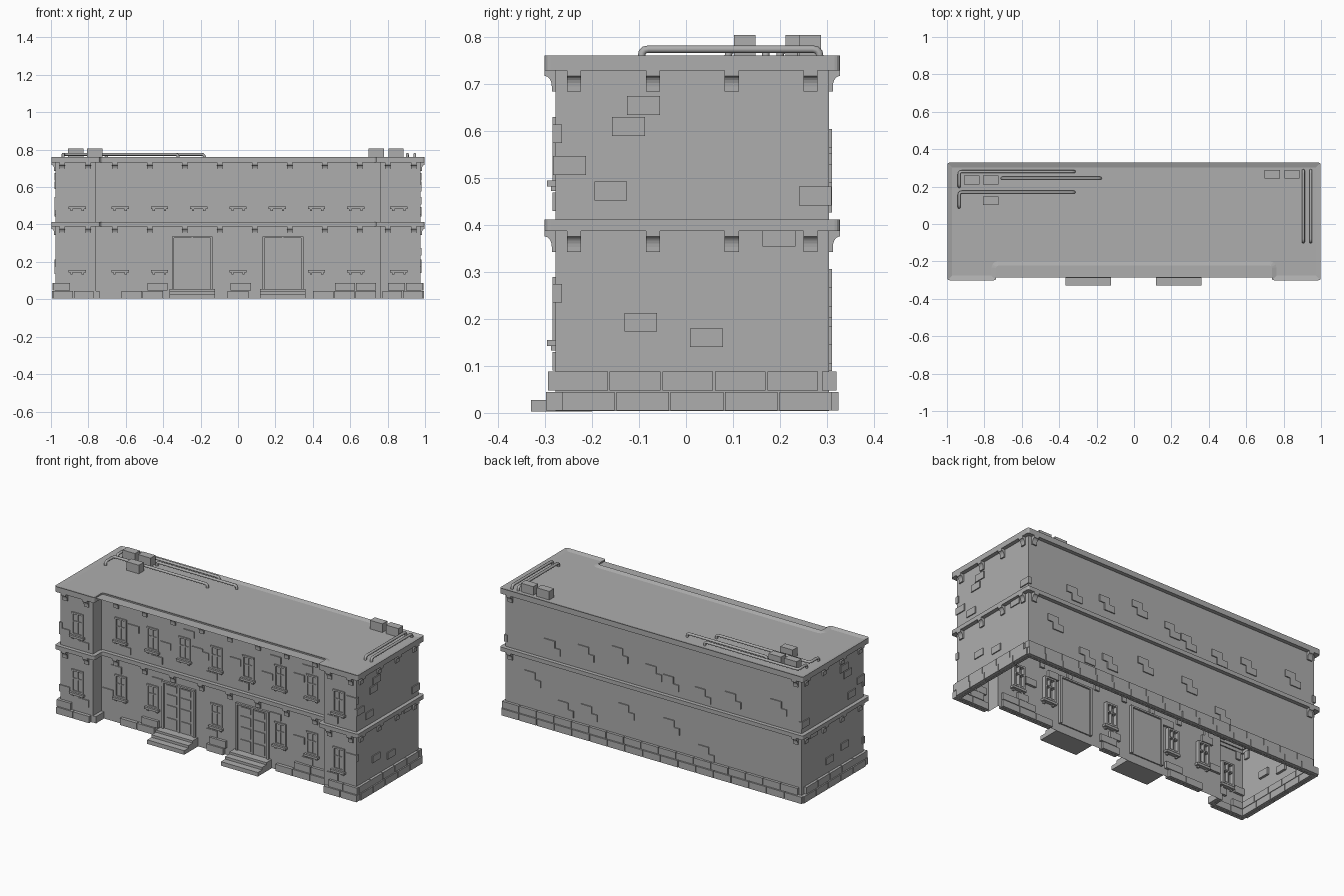
import bpy, bmesh, math, random
from mathutils import Matrix, Vector

random.seed(7)
cube = bpy.data.objects.get("Cube")
if cube:
    bpy.data.objects.remove(cube)

stone = bpy.data.materials.new("grey stone")
stone.use_nodes = True
GREY = (0.42, 0.42, 0.42, 1)
stone.diffuse_color = GREY
stone.node_tree.nodes["Principled BSDF"].inputs["Base Color"].default_value = GREY


def finish(bm, name):
    mesh = bpy.data.meshes.new(name)
    bm.to_mesh(mesh)
    bm.free()
    mesh.materials.append(stone)
    obj = bpy.data.objects.new(name, mesh)
    bpy.context.collection.objects.link(obj)
    return obj


def frame(x, y, degrees):
    """Wall frame: local x runs along the wall, local -y points outward."""
    return Matrix.Translation((x, y, 0)) @ Matrix.Rotation(math.radians(degrees), 4, 'Z')


WING = frame(0, -0.278, 0)
MIDDLE = frame(0, -0.2, 0)
RIGHT = frame(0.975, 0.0135, 90)
LEFT = frame(-0.975, 0.0135, -90)
BACK = frame(0, 0.305, 180)
INNER = [frame(-0.76, -0.24, 90), frame(0.76, -0.24, -90)]
GROUND = Matrix.Identity(4)


def box(bm, wall, u, z, w, h, out, depth):
    """Box centred at (u, z) on a wall, standing proud by out, depth thick."""
    m = wall @ Matrix.Translation((u, depth / 2 - out, z)) @ Matrix.Diagonal((w, depth, h, 1))
    bmesh.ops.create_cube(bm, size=1, matrix=m)


def outline(d):
    """Footprint with two front wings, grown outward by d."""
    half = [(0.76 - d, -0.2 - d), (0.76 - d, -0.278 - d), (0.975 + d, -0.278 - d), (0.975 + d, 0.305 + d)]
    return half + [(-x, y) for x, y in reversed(half)]


def prism(d, z0, z1, rounded=0.0):
    bm = bmesh.new()
    face = bm.faces.new([bm.verts.new((x, y, z0)) for x, y in outline(d)])
    up = bmesh.ops.extrude_face_region(bm, geom=[face], use_keep_orig=True)
    bmesh.ops.translate(bm, vec=(0, 0, z1 - z0), verts=[v for v in up["geom"] if isinstance(v, bmesh.types.BMVert)])
    bmesh.ops.recalc_face_normals(bm, faces=bm.faces[:])
    if rounded:
        upright = [e for e in bm.edges if abs(e.verts[0].co.z - e.verts[1].co.z) > 0.001]
        bmesh.ops.bevel(bm, geom=upright, offset=rounded, segments=3, profile=0.5, affect='EDGES')
    return bm


def caps(bm):
    return [f for f in bm.faces if abs(f.normal.z) > 0.9]


# Wall shell, open underneath
bm = prism(0, 0.004, 0.74)
bmesh.ops.delete(bm, geom=caps(bm), context='FACES_ONLY')
finish(bm, "walls")

# Middle cornice band
bm = prism(0.023, 0.388, 0.412, 0.012)
bm.normal_update()
bands = caps(bm)
bmesh.ops.inset_individual(bm, faces=bands, thickness=0.03)
bmesh.ops.delete(bm, geom=bands, context='FACES')
finish(bm, "middle_cornice")

# Roof slab with a low rim
bm = prism(0.023, 0.73, 0.762, 0.012)
bm.normal_update()
top = [f for f in caps(bm) if f.normal.z > 0]
bmesh.ops.inset_individual(bm, faces=top, thickness=0.025)
bmesh.ops.translate(bm, vec=(0, 0, -0.008), verts=list(top[0].verts))
finish(bm, "roof")


# Corbels under both cornices
def corbel(bm, wall, u, top):
    arc = [math.radians(a) for a in range(0, 91, 18)]
    prof = [(-0.01, 0), (0.023, 0), (0.023, -0.012)]
    prof += [(0.023 - 0.015 * math.sin(a), -0.012 - 0.022 * (1 - math.cos(a))) for a in arc[1:]]
    prof += [(0.008, -0.045), (-0.01, -0.045)]
    ends = [[bm.verts.new(wall @ Vector((u + s, -o, top + z))) for o, z in prof] for s in (-0.015, 0.015)]
    bm.faces.new(ends[0])
    bm.faces.new(ends[1][::-1])
    for i in range(len(prof)):
        j = (i + 1) % len(prof)
        bm.faces.new((ends[0][j], ends[0][i], ends[1][i], ends[1][j]))


bm = bmesh.new()
for top in (0.388, 0.73):
    for i in range(8):
        corbel(bm, MIDDLE, -0.658 + 0.187 * i, top)
    for u in (-0.94, -0.8, 0.8, 0.94):
        corbel(bm, WING, u, top)
    for u in (-0.252, -0.084, 0.084, 0.252):
        corbel(bm, RIGHT, u, top)
        corbel(bm, LEFT, u, top)
    for u in (-0.94, 0.94):
        corbel(bm, BACK, u, top)
bmesh.ops.recalc_face_normals(bm, faces=bm.faces[:])
finish(bm, "corbels")


# Windows: frame, crossing bars and sill
def window(bm, wall, u, z):
    w, h, t = 0.076, 0.135, 0.01
    for s in (-1, 1):
        box(bm, wall, u + s * (w - t) / 2, z + h / 2, t, h, 0.006, 0.03)
        box(bm, wall, u + s * 0.03, z - 0.016, 0.012, 0.012, 0.01, 0.02)
    box(bm, wall, u, z + h - t / 2, w, t, 0.007, 0.03)
    box(bm, wall, u, z + t / 2, w, t, 0.006, 0.03)
    box(bm, wall, u, z + h / 2, 0.007, h, 0.004, 0.026)
    box(bm, wall, u, z + h * 0.6, w, 0.007, 0.004, 0.026)
    box(bm, wall, u, z - 0.006, 0.092, 0.013, 0.018, 0.04)


middle_windows = [0.21 * i for i in range(-3, 4)]
lower_windows = [u for u in middle_windows if abs(abs(u) - 0.21) > 0.01]
bm = bmesh.new()
for base, columns in ((0.155, lower_windows), (0.495, middle_windows)):
    for u in columns:
        window(bm, MIDDLE, u, base)
    for u in (-0.86, 0.86):
        window(bm, WING, u, base)
finish(bm, "windows")

# Double doors with raised panels and a transom
doors = (-0.245, 0.24)
bm = bmesh.new()
for u in doors:
    box(bm, MIDDLE, u, 0.193, 0.2, 0.28, 0.003, 0.01)
    for s in (-1, 1):
        box(bm, MIDDLE, u + s * 0.103, 0.193, 0.012, 0.285, 0.012, 0.03)
        for z, h in ((0.095, 0.06), (0.17, 0.06), (0.24, 0.05), (0.302, 0.035)):
            box(bm, MIDDLE, u + s * 0.046, z, 0.066, h, 0.008, 0.01)
    box(bm, MIDDLE, u, 0.332, 0.218, 0.01, 0.013, 0.03)
    box(bm, MIDDLE, u, 0.193, 0.008, 0.28, 0.008, 0.012)
finish(bm, "doors")

# Entrance steps
bm = bmesh.new()
for u in doors:
    for top, out in ((0.027, 0.13), (0.042, 0.09), (0.055, 0.05)):
        box(bm, MIDDLE, u, top - 0.012, 0.243, 0.024, out, out)
finish(bm, "steps")


# Foundation stones in two courses
def course(bm, wall, start, end, z, out, keep=1.0, avoid=()):
    count = max(1, round((end - start) / 0.115))
    step = (end - start) / count
    for i in range(count):
        u = start + step * (i + 0.5)
        if random.random() < keep and all(abs(u - a) > 0.15 for a in avoid):
            box(bm, wall, u, z, step - 0.004, 0.04, out, out + 0.015)


bm = bmesh.new()
for z, out, shift in ((0.025, 0.02, 0.0), (0.068, 0.016, 0.03)):
    course(bm, RIGHT, -0.28 - shift / 3, 0.3 - shift, z, out)
    course(bm, LEFT, -0.3 + shift, 0.28 + shift / 3, z, out)
    course(bm, BACK, -0.99, 0.99 - shift, z, out)
    course(bm, MIDDLE, -0.74 + shift, 0.74, z, out, 0.6, doors)
    course(bm, WING, -0.99, -0.77 - shift, z, out, 0.8)
    course(bm, WING, 0.77 + shift, 0.99, z, out, 0.8)
    for wall in INNER:
        course(bm, wall, -0.04, 0.04, z, out, 0.5)
finish(bm, "foundation_stones")


# Bricks standing slightly proud of the walls
def brick(bm, wall, u, z):
    box(bm, wall, u, z, 0.07, 0.04, 0.006, 0.02)


bm = bmesh.new()
for u, z in ((-0.104, 0.655), (-0.136, 0.61), (-0.262, 0.527), (-0.174, 0.473),
             (0.262, 0.462), (0.185, 0.375), (-0.11, 0.193), (0.03, 0.16)):
    brick(bm, RIGHT, u, z)
    brick(bm, LEFT, -u, z)
for i in range(9):
    for low in (0.14, 0.47):
        u, z = -0.85 + 0.2 * i + random.uniform(-0.06, 0.06), low + random.uniform(0, 0.17)
        if random.random() < 0.6:
            brick(bm, BACK, u, z)
            brick(bm, BACK, u + 0.035, z - 0.04)
for base, columns in ((0.155, lower_windows + list(doors)), (0.495, middle_windows)):
    for u in columns:
        if u in doors:
            continue
        side = random.choice((-1, 1))
        if all(abs(u + side * 0.095 - d) > 0.15 for d in doors) or base > 0.4:
            brick(bm, MIDDLE, u + side * 0.085, base + random.uniform(0, 0.1))
        brick(bm, MIDDLE, u + side * 0.03, base + random.choice((-0.045, 0.165)))
    for s in (-1, 1):
        brick(bm, WING, s * 0.945, base + 0.05 * s + 0.05)
        brick(bm, WING, s * 0.82, base - 0.045)
finish(bm, "raised_bricks")

# Rooftop vent boxes
bm = bmesh.new()
for x, y in ((-0.868, 0.235), (-0.765, 0.235), (-0.765, 0.125), (0.74, 0.265), (0.845, 0.265)):
    box(bm, GROUND, x, 0.779, 0.082, 0.052, 0.023 - y, 0.046)
finish(bm, "roof_vents")


# Rooftop pipes, turned down into the roof at both ends
def pipe(name, points):
    path = [(*points[0], 0.752)] + [(x, y, 0.775) for x, y in points] + [(*points[-1], 0.752)]
    pts = [Vector(p) for p in path]
    route = [pts[0]]
    for a, b, c in zip(pts, pts[1:], pts[2:]):
        p = b + (a - b).normalized() * 0.015
        q = b + (c - b).normalized() * 0.015
        route += [p * (1 - t) ** 2 + b * 2 * t * (1 - t) + q * t * t for t in (0, 0.33, 0.67, 1)]
    route.append(pts[-1])
    curve = bpy.data.curves.new(name, 'CURVE')
    curve.dimensions = '3D'
    curve.bevel_depth = 0.008
    curve.bevel_resolution = 2
    spline = curve.splines.new('POLY')
    spline.points.add(len(route) - 1)
    for point, co in zip(spline.points, route):
        point.co = (*co, 1)
    curve.materials.append(stone)
    bpy.context.collection.objects.link(bpy.data.objects.new(name, curve))


for y in (0.28, 0.17):
    pipe("bent_pipe", [(-0.32, y), (-0.935, y), (-0.935, y - 0.08)])
pipe("straight_pipe", [(-0.18, 0.245), (-0.705, 0.245)])
for x in (0.905, 0.945):
    pipe("side_pipe", [(x, 0.285), (x, -0.095)])
